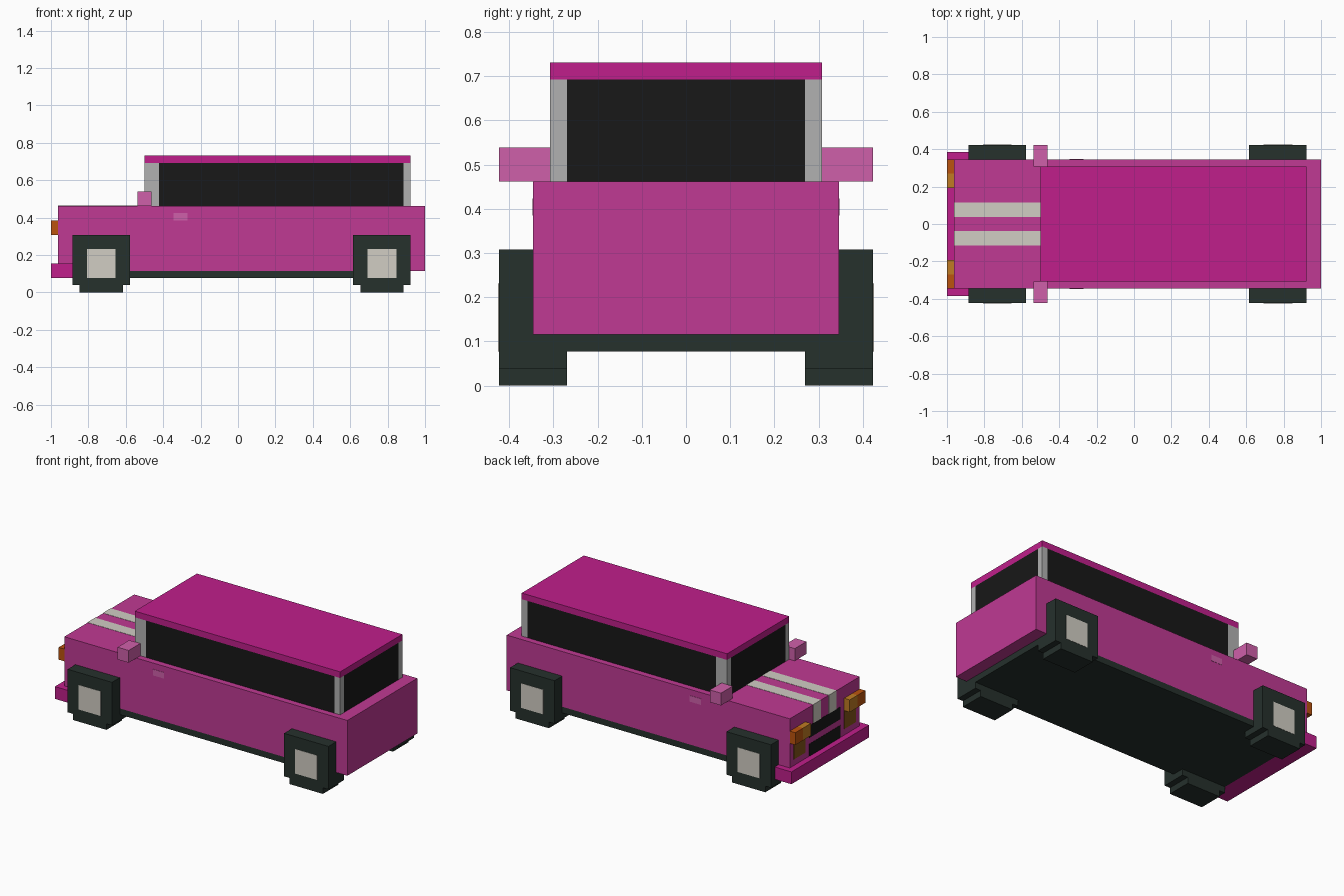
import bpy, bmesh

if "Cube" in bpy.data.objects:
    bpy.data.objects.remove(bpy.data.objects["Cube"])

U = 2 / 52      # one block of the model's grid
E = 0.04        # inlay thickness above the panel, in blocks


def material(name, rgb):
    m = bpy.data.materials.new(name)
    m.diffuse_color = [(c / 255) ** 2.2 for c in rgb] + [1]
    m.use_nodes = True
    m.node_tree.nodes["Principled BSDF"].inputs["Base Color"].default_value = m.diffuse_color
    return m


PINK = material("body_pink", (190, 60, 146))
MAGENTA = material("magenta", (190, 36, 138))
LIGHT = material("light_pink", (206, 96, 168))
DARK = material("dark_rubber", (42, 52, 48))
BLACK = material("glass_black", (30, 30, 30))
GREY = material("pillar_grey", (176, 176, 176))
CREAM = material("cream", (208, 204, 194))
ORANGE = material("orange", (186, 84, 22))
AMBER = material("amber", (190, 122, 40))
BROWN = material("brown", (130, 84, 30))


def build(name, mat, *boxes):
    """One object from boxes given as (x0, x1, y0, y1, z0, z1) in blocks."""
    bm = bmesh.new()
    for x0, x1, y0, y1, z0, z1 in boxes:
        verts = bmesh.ops.create_cube(bm, size=1)["verts"]
        for v in verts:
            v.co = ((x0 if v.co.x < 0 else x1) * U,
                    (y0 if v.co.y < 0 else y1) * U,
                    (z0 if v.co.z < 0 else z1) * U)
    mesh = bpy.data.meshes.new(name)
    bm.to_mesh(mesh)
    bm.free()
    mesh.materials.append(mat)
    ob = bpy.data.objects.new(name, mesh)
    bpy.context.collection.objects.link(ob)
    return ob


def pair(name, mat, *boxes):
    """The boxes plus their mirror image across the car's centre line."""
    flipped = [(a, b, -d, -c, e, f) for a, b, c, d, e, f in boxes]
    return build(name, mat, *boxes, *flipped)


# Body, underside and bumper
build("body", PINK, (-25, 26, -9, 9, 3, 12))
build("chassis", DARK, (-23, 24, -9, 9, 2, 3))
build("front_bumper", MAGENTA, (-26, -23, -10, 10, 2, 4))

# Cabin: glass, corner pillars and roof
build("windows", BLACK, (-11, 23, -8, 8, 12, 18), (-13, 24, -7, 7, 12, 18))
pair("pillars", GREY, (-13, -11, 7, 8, 12, 18), (23, 24, 7, 8, 12, 18))
build("roof", MAGENTA, (-13, 24, -8, 8, 18, 19))

# Wheels with stepped treads and square hubs
for label, x in (("front", -19), ("rear", 20)):
    pair(label + "_wheels", DARK,
         (x - 4, x + 4, 7, 11, 1, 8), (x - 3, x + 3, 7, 11, 0, 1))
    pair(label + "_hubs", CREAM, (x - 2, x + 2, 10, 11 + E, 2, 6))

# Side details
pair("mirrors", LIGHT, (-14, -12, 8, 11, 12, 14))
pair("door_handles", LIGHT, (-9, -7, 8.5, 9 + E, 10, 11))

# Bonnet stripes running down onto the nose
pair("bonnet_stripes", CREAM,
     (-25 - E, -13, 1, 3, 11.5, 12 + E), (-25 - E, -24.5, 1, 3, 9, 11.5))

# Nose: headlights, lower lamps and grille bars
pair("indicators", ORANGE, (-26, -25, 7, 9, 8, 10))
pair("headlights", AMBER, (-26, -25, 5, 7, 8, 10))
pair("lower_lamps", BROWN, (-25 - E, -24.5, 5, 8, 5, 8))
build("grille", BLACK, *[(-25 - E, -24.5, -4, 4, z, z + 2) for z in (4, 7)])
